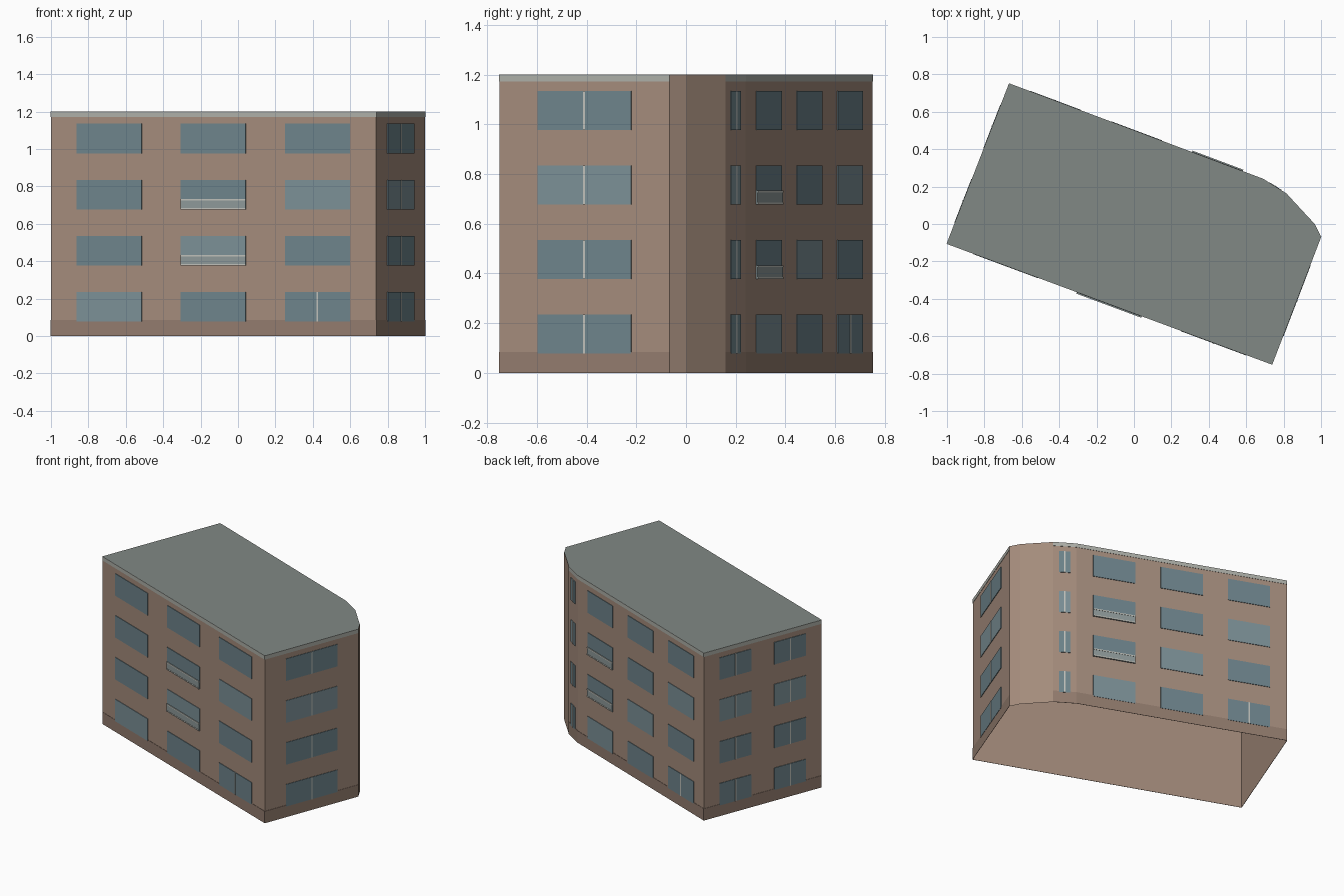
import bpy, bmesh
from mathutils import Vector

if "Cube" in bpy.data.objects:
    bpy.data.objects.remove(bpy.data.objects["Cube"])

H = 1.2
# Footprint, counter-clockwise: back left, front left, front right, then the rounded corner
PLAN = [(-0.667, 0.75), (-1, -0.105), (0.738, -0.75), (1, -0.066),
        (0.966, 0.0), (0.82, 0.158), (0.69, 0.24)]
LEFT, FRONT, RIGHT, CORNER, BACK = 0, 1, 2, 5, 6


def material(name, rgb):
    m = bpy.data.materials.new(name)
    m.diffuse_color = (*rgb, 1)
    m.use_nodes = True
    m.node_tree.nodes["Principled BSDF"].inputs["Base Color"].default_value = m.diffuse_color
    return m


def finish(name, bm, mat):
    me = bpy.data.meshes.new(name)
    bm.to_mesh(me)
    bm.free()
    me.materials.append(mat)
    ob = bpy.data.objects.new(name, me)
    bpy.context.collection.objects.link(ob)
    return ob


def add_panel(bm, wall, t0, t1, z0, z1, depth):
    """Thin slab on a wall, from fraction t0 to t1 of its length (no back face)."""
    a = Vector((*PLAN[wall], 0))
    d = Vector((*PLAN[(wall + 1) % len(PLAN)], 0)) - a
    n = Vector((d.y, -d.x, 0)).normalized()
    corners = [(t0, z0), (t1, z0), (t1, z1), (t0, z1)]
    inner = [bm.verts.new(a + d * t + Vector((0, 0, z))) for t, z in corners]
    outer = [bm.verts.new(v.co + n * depth) for v in inner]
    bm.faces.new(outer)
    for i in range(4):
        j = (i + 1) % 4
        bm.faces.new((inner[i], inner[j], outer[j], outer[i]))


wall_mat = material("wall_brown", (0.37, 0.26, 0.20))
plinth_mat = material("plinth_brown", (0.29, 0.20, 0.155))
roof_mat = material("roof_grey", (0.22, 0.25, 0.235))
trim_mat = material("trim_light", (0.42, 0.43, 0.39))
glass_mat = material("glass", (0.155, 0.23, 0.26))
pale_mat = material("glass_pale", (0.20, 0.28, 0.31))
guard_mat = material("guard", (0.27, 0.32, 0.32))
rail_mat = material("rail", (0.52, 0.53, 0.49))

# Walls, open underneath
bm = bmesh.new()
low = [bm.verts.new((x, y, 0)) for x, y in PLAN]
high = [bm.verts.new((x, y, H)) for x, y in PLAN]
for i in range(len(PLAN)):
    j = (i + 1) % len(PLAN)
    bm.faces.new((low[i], low[j], high[j], high[i]))
finish("walls", bm, wall_mat)

# Flat roof
bm = bmesh.new()
bm.faces.new([bm.verts.new((x, y, H)) for x, y in PLAN])
finish("roof", bm, roof_mat)

# Plinth and roof edge bands on the windowed walls
plinth, cornice = bmesh.new(), bmesh.new()
for w in (LEFT, FRONT, RIGHT, CORNER, BACK):
    add_panel(plinth, w, 0, 1, 0, 0.085, 0.002)
    add_panel(cornice, w, 0, 1, 1.172, H, 0.002)
finish("plinth", plinth, plinth_mat)
finish("cornice", cornice, trim_mat)

# Windows: wall -> (column centres, window width), as fractions of the wall
LAYOUT = {
    FRONT: ((0.18, 0.5, 0.82), 0.2),
    BACK: ((0.18, 0.5, 0.82), 0.2),
    LEFT: ((0.267, 0.733), 0.27),
    RIGHT: ((0.5,), 0.55),
    CORNER: ((0.5,), 0.48),
}
BALCONY = {FRONT: 1, BACK: 0}
panes, pale, mullions, guards, rails = (bmesh.new() for _ in range(5))
for w, (centres, width) in LAYOUT.items():
    a, b = Vector(PLAN[w]), Vector(PLAN[(w + 1) % len(PLAN)])
    half_bar = 0.004 / (b - a).length
    for f in range(4):
        z = 0.077 + 0.3 * f
        for i, c in enumerate(centres):
            t0, t1 = c - width / 2, c + width / 2
            is_pale = f == i if w in BALCONY else f == 2
            add_panel(pale if is_pale else panes, w, t0, t1, z, z + 0.158, 0.004)
            # Central bar on the side windows and the two entrances
            if w not in BALCONY or (f == 0 and i == 2):
                add_panel(mullions, w, c - half_bar, c + half_bar, z, z + 0.158, 0.006)
            # Shallow balconies on the middle floors
            if f in (1, 2) and BALCONY.get(w) == i:
                add_panel(guards, w, t0, t1, z, z + 0.056, 0.008)
                add_panel(rails, w, t0, t1, z, z + 0.008, 0.010)
                add_panel(rails, w, t0, t1, z + 0.048, z + 0.056, 0.010)
finish("windows", panes, glass_mat)
finish("pale_windows", pale, pale_mat)
finish("window_bars", mullions, rail_mat)
finish("balcony_guards", guards, guard_mat)
finish("balcony_rails", rails, rail_mat)
